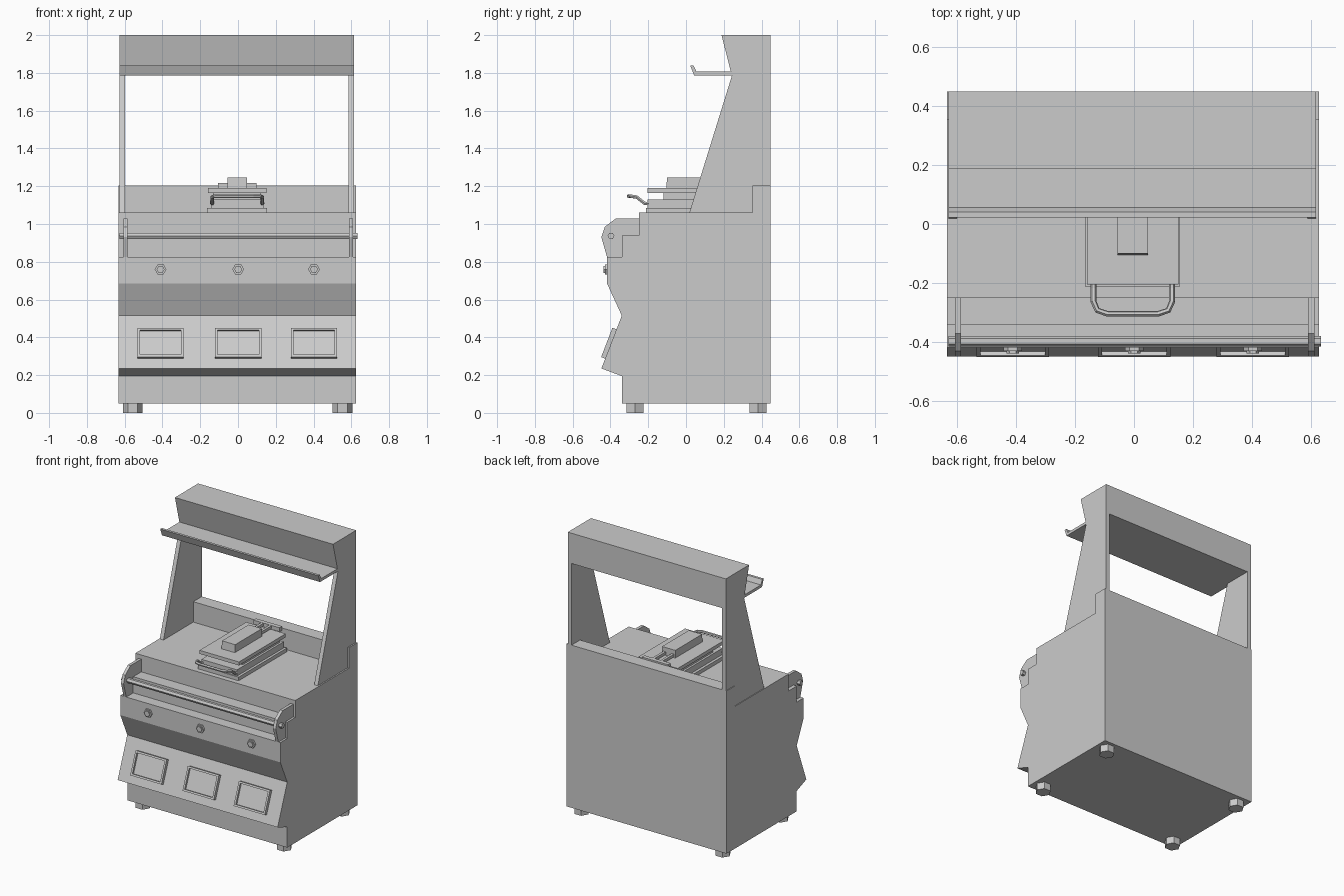
import bpy, bmesh, math
from mathutils import Matrix, Vector

if "Cube" in bpy.data.objects:
    bpy.data.objects.remove(bpy.data.objects["Cube"])

CX = -0.004  # centre line of the cabinet


def finish(name, bm):
    bmesh.ops.recalc_face_normals(bm, faces=bm.faces)
    mesh = bpy.data.meshes.new(name)
    bm.to_mesh(mesh)
    bm.free()
    ob = bpy.data.objects.new(name, mesh)
    bpy.context.collection.objects.link(ob)
    return ob


def extrude_x(name, profile, x0, x1):
    """Side profile of (y, z) points swept from x0 to x1."""
    bm = bmesh.new()
    face = bm.faces.new([bm.verts.new((x0, y, z)) for y, z in profile])
    new = bmesh.ops.extrude_face_region(bm, geom=[face])["geom"]
    bmesh.ops.translate(bm, vec=(x1 - x0, 0, 0),
                        verts=[v for v in new if isinstance(v, bmesh.types.BMVert)])
    return finish(name, bm)


def box(name, x, y, z):
    """Box from (min, max) pairs."""
    return extrude_x(name, [(y[0], z[0]), (y[1], z[0]), (y[1], z[1]), (y[0], z[1])], *x)


def hexagon(name, centre, radius, depth, axis="Z"):
    """Hexagonal prism, corners pointing sideways."""
    bm = bmesh.new()
    bmesh.ops.create_cone(bm, cap_ends=True, segments=6, radius1=radius,
                          radius2=radius, depth=depth)
    # put a corner on +x whatever the starting angle
    corner = max(bm.verts, key=lambda v: v.co.x).co
    turn = Matrix.Rotation(-math.atan2(corner.y, corner.x), 4, "Z")
    if axis == "Y":
        turn = Matrix.Rotation(math.pi / 2, 4, "X") @ turn
    elif axis == "X":
        turn = (Matrix.Rotation(math.pi / 2, 4, "Z")
                @ Matrix.Rotation(math.pi / 2, 4, "X") @ turn)
    bm.transform(Matrix.Translation(centre) @ turn)
    return finish(name, bm)


def tray_panel(name, centre, width, height, depth, tilt):
    """Tilted box whose front face has a recessed window."""
    bm = bmesh.new()
    bmesh.ops.create_cube(bm, size=1)
    bmesh.ops.scale(bm, vec=(width, depth, height), verts=bm.verts)
    front = min(bm.faces, key=lambda f: f.calc_center_median().y)
    bmesh.ops.inset_region(bm, faces=[front], thickness=0.019)
    new = bmesh.ops.extrude_face_region(bm, geom=[front])["geom"]
    bmesh.ops.translate(bm, vec=(0, 0.015, 0),
                        verts=[v for v in new if isinstance(v, bmesh.types.BMVert)])
    if front.is_valid:
        bmesh.ops.delete(bm, geom=[front], context="FACES_ONLY")
    bm.transform(Matrix.Translation(centre) @ Matrix.Rotation(tilt, 4, "X"))
    return finish(name, bm)


# Cabinet body with slanted front, stepped top edge and rear splash guard
extrude_x("cabinet_body", [
    (-0.34, 0.05), (-0.34, 0.195), (-0.448, 0.235), (-0.34, 0.515),
    (-0.418, 0.685), (-0.418, 0.825), (-0.34, 0.825), (-0.34, 0.94),
    (-0.25, 0.94), (-0.25, 1.06), (0.352, 1.06), (0.352, 1.205),
    (0.448, 1.205), (0.448, 0.05)], -0.632, 0.625)

# Feet
for side, x in (("left", CX - 0.553), ("right", CX + 0.557)):
    for end, y in (("front", -0.27), ("rear", 0.38)):
        hexagon(f"foot_{end}_{side}", (x, y, 0.026), 0.052, 0.052)

# Upright side frames carrying the hood
upright = [(0.018, 1.06), (0.243, 1.785), (0.448, 1.785), (0.448, 1.2),
           (0.36, 1.2), (0.36, 1.06)]
extrude_x("upright_left", upright, -0.627, -0.598)
extrude_x("upright_right", upright, 0.586, 0.615)

# Hood beam and the lipped shelf in front of it
extrude_x("hood", [(0.243, 1.785), (0.188, 2.0), (0.448, 2.0), (0.448, 1.785)],
          -0.627, 0.615)
extrude_x("shelf", [(0.245, 1.787), (0.043, 1.787), (0.022, 1.84), (0.04, 1.84),
                    (0.055, 1.807), (0.238, 1.807)], -0.627, 0.615)

# Brackets and the hexagonal front rail
bracket = [(-0.418, 0.825), (-0.448, 0.93), (-0.43, 0.985), (-0.37, 1.03),
           (-0.25, 1.03), (-0.25, 0.94), (-0.34, 0.94), (-0.34, 0.825)]
extrude_x("bracket_left", bracket, -0.606, -0.585)
extrude_x("bracket_right", bracket, 0.588, 0.61)
hexagon("front_rail", (0.002, -0.397, 0.937), 0.018, 1.26, "X")

# Knobs and recessed tray panels, three across
tilt = -math.atan2(0.108, 0.28)
along = Vector((0, -math.sin(tilt), math.cos(tilt)))
outward = Vector((0, -math.cos(tilt), -math.sin(tilt)))
for i, x in enumerate((-0.41, 0.001, 0.402), 1):
    hexagon(f"knob_base_{i}", (x, -0.42, 0.76), 0.031, 0.02, "Y")
    hexagon(f"knob_cap_{i}", (x, -0.426, 0.76), 0.021, 0.024, "Y")
    centre = Vector((x, -0.448, 0.235)) + along * 0.139 + outward * 0.0095
    tray_panel(f"tray_panel_{i}", centre, 0.245, 0.166, 0.027, tilt)

# Grill press: stacked plates, top block, arms and hinge bar
box("press_base", (CX - 0.16, CX + 0.158), (-0.213, 0.33), (1.055, 1.086))
box("press_lower_plate", (CX - 0.14, CX + 0.14), (-0.205, 0.32), (1.086, 1.13))
box("press_core", (CX - 0.125, CX + 0.125), (-0.12, 0.30), (1.125, 1.168))
box("press_upper_plate", (CX - 0.155, CX + 0.155), (-0.205, 0.32), (1.165, 1.19))
extrude_x("press_block", [(-0.105, 1.185), (-0.1, 1.245), (0.2, 1.245), (0.2, 1.185)],
          CX - 0.052, CX + 0.052)
for side, s in (("left", -1), ("right", 1)):
    x = CX + s * 0.032
    box(f"press_arm_{side}", (x - 0.009, x + 0.009), (0.19, 0.34), (1.195, 1.215))
box("press_hinge_bar", (CX - 0.103, CX + 0.103), (0.325, 0.355), (1.188, 1.216))

# U-shaped press handle
half = [(0.133, -0.195, 1.107), (0.133, -0.22, 1.11), (0.133, -0.262, 1.143),
        (0.12, -0.292, 1.147), (0.085, -0.304, 1.148)]
path = [(-x, y, z) for x, y, z in half] + half[::-1]
curve = bpy.data.curves.new("press_handle", "CURVE")
curve.dimensions = "3D"
curve.bevel_depth = 0.01
curve.bevel_resolution = 1
curve.use_fill_caps = True
spline = curve.splines.new("POLY")
spline.use_smooth = False
spline.points.add(len(path) - 1)
for p, (x, y, z) in zip(spline.points, path):
    p.co = (x + CX, y, z, 1)
handle = bpy.data.objects.new("press_handle", curve)
bpy.context.collection.objects.link(handle)
